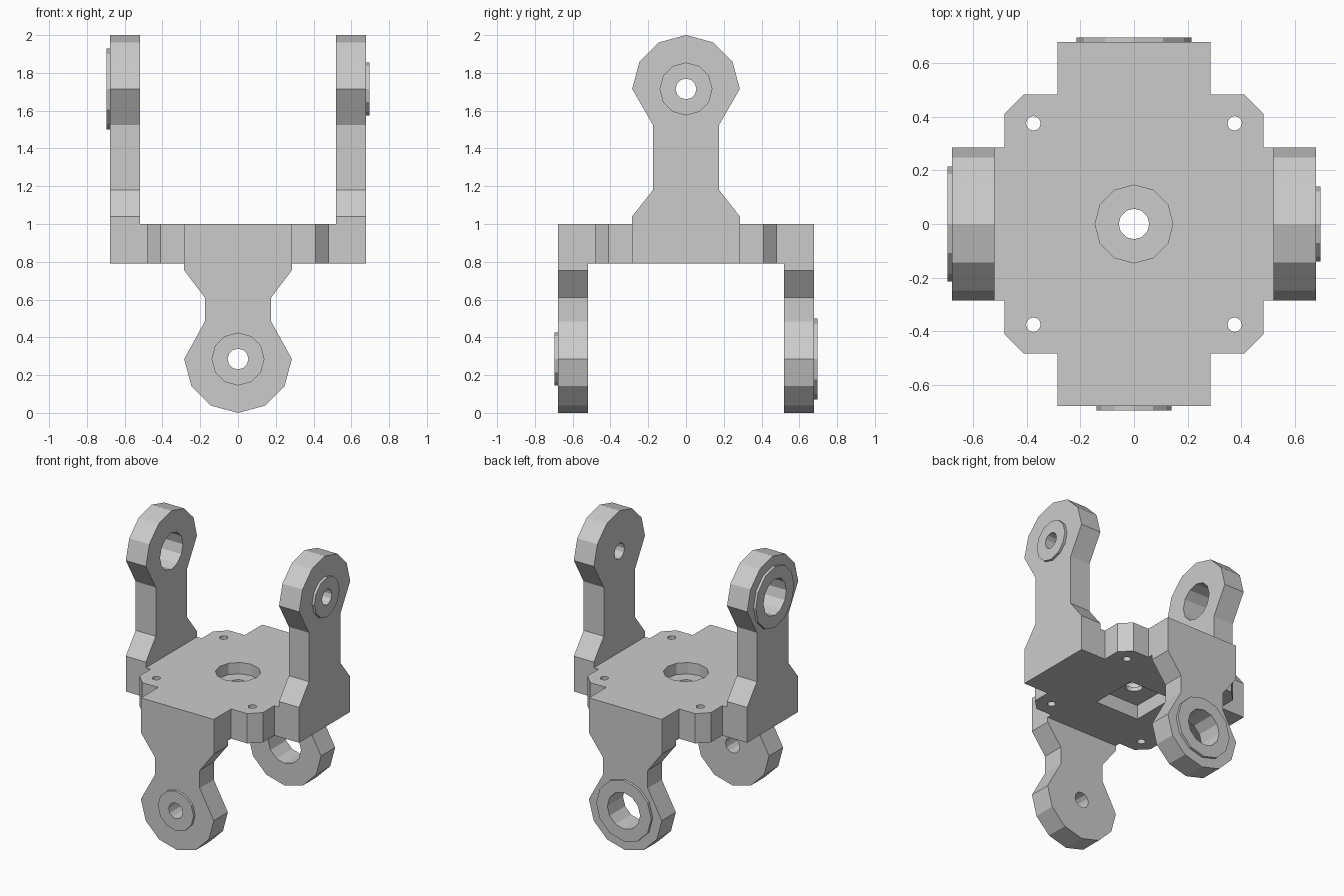
import bpy, bmesh
from math import cos, sin, pi, radians
from mathutils import Matrix, Vector

if "Cube" in bpy.data.objects:
    bpy.data.objects.remove(bpy.data.objects["Cube"])

PLATE_BOTTOM, PLATE_TOP = 0.79, 1.0
EAR_IN, EAR_OUT, BOSS_OUT = 0.52, 0.677, 0.695
R = 0.285


def ngon(r, cx=0, cy=0, n=12):
    return [(cx + r * cos(2 * pi * i / n), cy + r * sin(2 * pi * i / n)) for i in range(n)]


def prism(name, pts, lo, hi, place):
    """Extrude a 2D outline from lo to hi; place maps (u, v, depth) to a 3D point."""
    bm = bmesh.new()
    rings = [[bm.verts.new(place(u, v, d)) for u, v in pts] for d in (lo, hi)]
    bm.faces.new(rings[0])
    bm.faces.new(rings[1])
    n = len(pts)
    for i in range(n):
        j = (i + 1) % n
        bm.faces.new((rings[0][i], rings[0][j], rings[1][j], rings[1][i]))
    bmesh.ops.recalc_face_normals(bm, faces=bm.faces)
    mesh = bpy.data.meshes.new(name)
    bm.to_mesh(mesh)
    bm.free()
    obj = bpy.data.objects.new(name, mesh)
    bpy.context.collection.objects.link(obj)
    return obj


def combine(target, tool, operation):
    mod = target.modifiers.new("bool", 'BOOLEAN')
    mod.operation, mod.solver, mod.object = operation, 'EXACT', tool
    bpy.context.view_layer.objects.active = target
    bpy.ops.object.modifier_apply(modifier=mod.name)
    bpy.data.objects.remove(tool)


def flat(u, v, d):
    return Vector((u, v, d))


def side(degrees):
    rot = Matrix.Rotation(radians(degrees), 3, 'Z')
    return lambda u, v, d: rot @ Vector((u, -d, v))


# Cross-shaped plate with chamfered corners
quarter = [(EAR_OUT, -R), (EAR_OUT, R), (0.483, R), (0.483, 0.41), (0.41, 0.483), (R, 0.483)]
outline = []
for k in range(4):
    c, s = round(cos(k * pi / 2)), round(sin(k * pi / 2))
    outline += [(c * x - s * y, s * x + c * y) for x, y in quarter]
bracket = prism("yoke_bracket", outline, PLATE_BOTTOM, PLATE_TOP, flat)

# Four ears: side angle, points up, boss radius, bore radius
ears = [(0, False, 0.14, 0.055), (180, False, 0.215, 0.128),
        (90, True, 0.14, 0.055), (270, True, 0.215, 0.128)]
for angle, up, boss_r, bore_r in ears:
    place = side(angle)
    # Neck half-outline, measured from the rounded tip
    if up:
        neck = [(0.175, 0.475), (0.175, 0.82), (R, 0.96), (R, 2 - PLATE_BOTTOM)]
    else:
        neck = [(0.175, 0.485), (0.175, 0.61), (R, 0.755), (R, PLATE_TOP)]
    tip = [(R * cos(pi + i * pi / 6), R + R * sin(pi + i * pi / 6)) for i in range(7)]
    profile = tip + neck + [(-u, v) for u, v in reversed(neck)]
    if up:
        profile = [(u, 2 - v) for u, v in profile]
    centre = 2 - R if up else R
    combine(bracket, prism("ear", profile, EAR_IN, EAR_OUT, place), 'UNION')
    combine(bracket, prism("boss", ngon(boss_r, 0, centre), 0.6, BOSS_OUT, place), 'UNION')
    combine(bracket, prism("bore", ngon(bore_r, 0, centre), 0.4, 0.8, place), 'DIFFERENCE')

# Round recess on top, square pocket underneath, centre hole
P = 0.17
square = [(-P, -P), (P, -P), (P, P), (-P, P)]
combine(bracket, prism("recess", ngon(0.145), PLATE_TOP - 0.08, 1.1, flat), 'DIFFERENCE')
combine(bracket, prism("pocket", square, 0.7, PLATE_BOTTOM + 0.1, flat), 'DIFFERENCE')
combine(bracket, prism("centre_hole", ngon(0.057), 0.7, 1.1, flat), 'DIFFERENCE')

# Corner screw holes
for x in (-0.375, 0.375):
    for y in (-0.375, 0.375):
        combine(bracket, prism("screw_hole", ngon(0.027, x, y), 0.7, 1.1, flat), 'DIFFERENCE')
